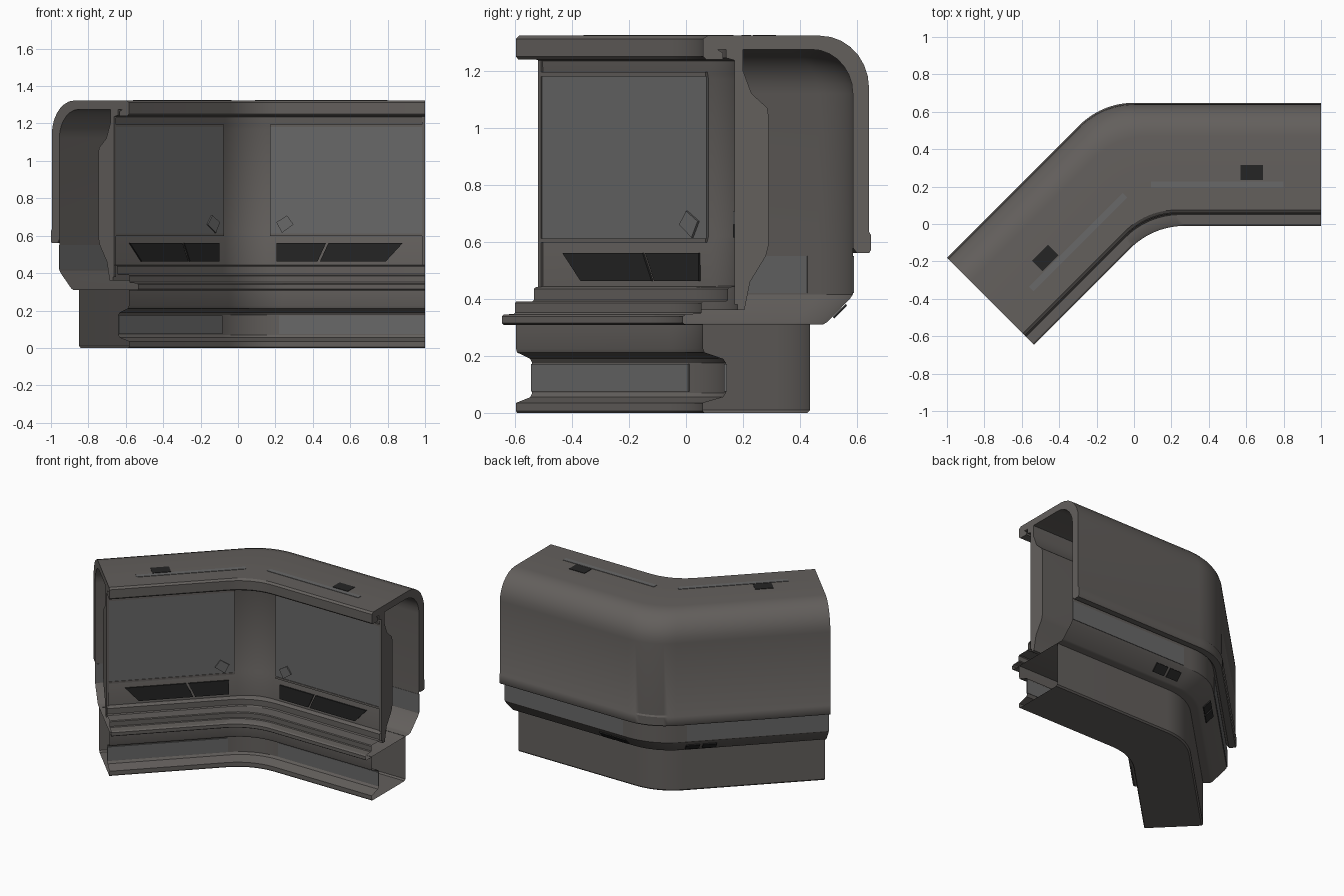
import bpy, bmesh, math
from mathutils import Vector

if "Cube" in bpy.data.objects:
    bpy.data.objects.remove(bpy.data.objects["Cube"])

C = 0.097                       # where the mitre line crosses y = 0
K = math.tan(math.radians(22.5))
S = math.sqrt(0.5)


def material(name, r, g, b):
    m = bpy.data.materials.new(name)
    m.diffuse_color = (r, g, b, 1)
    m.use_nodes = True
    m.node_tree.nodes["Principled BSDF"].inputs["Base Color"].default_value = m.diffuse_color
    return m


BODY = material("warm_dark_metal", 0.125, 0.115, 0.108)
GLASS = material("grey_panel", 0.14, 0.14, 0.14)
DARK = material("dark_insert", 0.018, 0.018, 0.018)


def mirror(p):
    """Reflect a point of the right arm across the mitre plane."""
    dx, y = p[0] - C, p[1]
    return Vector((C - S * dx - S * y, -S * dx + S * y, p[2]))


def finish(name, bm, mat, angle=32):
    bmesh.ops.recalc_face_normals(bm, faces=bm.faces)
    me = bpy.data.meshes.new(name)
    bm.to_mesh(me)
    bm.free()
    me.materials.append(mat)
    ob = bpy.data.objects.new(name, me)
    bpy.context.collection.objects.link(ob)
    bpy.ops.object.select_all(action='DESELECT')
    ob.select_set(True)
    bpy.context.view_layer.objects.active = ob
    bpy.ops.object.shade_smooth_by_angle(angle=math.radians(angle))
    return ob


def path(y, z, t, inset, reach):
    """Bent line for one profile point: end, rounded corner, end."""
    vx, r, n = C - K * y, t / K, 6
    half = [Vector(((1 - inset) if reach is None else vx + reach, y, z))]
    for i in range(n + 1):
        a = math.radians(22.5) * i / n
        half.append(Vector((vx + t - r * math.sin(a), y - r + r * math.cos(a), z)))
    return half + [mirror(p) for p in reversed(half[:-1])]


def sweep(name, profile, t, mat=BODY, closed=False, inset=0.0, reach=None):
    bm = bmesh.new()
    rows = [[bm.verts.new(p) for p in path(y, z, t, inset, reach)] for y, z in profile]
    pairs = list(zip(rows, rows[1:])) + ([(rows[-1], rows[0])] if closed else [])
    for a, b in pairs:
        for i in range(len(a) - 1):
            bm.faces.new((a[i], a[i + 1], b[i + 1], b[i]))
    if closed:
        bm.faces.new([r[0] for r in rows])
        bm.faces.new([r[-1] for r in rows])
    return finish(name, bm, mat)


def plates(name, polys, push, mat):
    """Thin prisms on the right arm, repeated on the left arm."""
    bm = bmesh.new()
    push = Vector(push)
    for poly in polys:
        for f in (Vector, mirror):
            a = [bm.verts.new(f(p)) for p in poly]
            b = [bm.verts.new(f(Vector(p) + push)) for p in poly]
            bm.faces.new(a)
            bm.faces.new(b)
            for i in range(len(a)):
                j = (i + 1) % len(a)
                bm.faces.new((a[i], a[j], b[j], b[i]))
    return finish(name, bm, mat)


def rect(x0, x1, z0, z1, y):
    return [(x0, y, z0), (x1, y, z0), (x1, y, z1), (x0, y, z1)]


def quarter(cy, cz, ry, rz, n=7):
    return [(cy + ry * math.sin(math.pi / 2 * i / n),
             cz + rz * math.cos(math.pi / 2 * i / n)) for i in range(n + 1)]


# Outer roof and back cover, with an inner lining
outer = quarter(0.47, 1.14, 0.172, 0.183)
inner = quarter(0.44, 1.12, 0.145, 0.155)
sweep("outer_cover",
      [(0.2, 1.275), (0.2, 1.323)] + outer +
      [(0.642, 0.635), (0.648, 0.625), (0.648, 0.57), (0.642, 0.56), (0.6, 0.56), (0.585, 0.58)]
      + inner[::-1], 0.17, closed=True)

# Rolled lip along the front of the roof
sweep("roof_lip", [(0.2, 1.323), (0.075, 1.323), (0.06, 1.312), (0.06, 1.25), (0.07, 1.24),
                   (0.13, 1.24), (0.13, 1.262), (0.11, 1.275), (0.2, 1.275)],
      0.16, closed=True)

# Lower back lining, chamfer and floor of the upper body
sweep("back_skirt", [(0.585, 0.62), (0.585, 0.415), (0.575, 0.4), (0.495, 0.318),
                     (0.48, 0.31), (0.06, 0.31)], 0.17)

# Plinth with recessed front
sweep("plinth", [(0.435, 0.312), (0.435, 0.01), (0.425, 0), (0.065, 0), (0.06, 0.006), (0.06, 0.035),
                 (0.13, 0.055), (0.14, 0.07), (0.14, 0.175), (0.13, 0.19),
                 (0.065, 0.212), (0.06, 0.225), (0.06, 0.31)], 0.17)

# Stepped sill
sweep("stepped_sill", [(0.06, 0.308), (0.0, 0.308), (-0.01, 0.315), (-0.01, 0.338), (0.0, 0.345),
                       (0.05, 0.347), (0.055, 0.352), (0.055, 0.385), (0.06, 0.39), (0.14, 0.39),
                       (0.148, 0.396), (0.148, 0.435), (0.155, 0.44), (0.19, 0.445)], 0.17)

# Front wall: flat face, bulged back
sweep("front_wall", [(0.18, 0.36), (0.178, 0.6), (0.185, 0.62), (0.185, 1.17), (0.18, 1.19),
                     (0.175, 1.235), (0.14, 1.245), (0.14, 1.275), (0.2, 1.28), (0.2, 1.2),
                     (0.23, 1.12), (0.285, 1.07), (0.29, 1.04), (0.29, 0.59), (0.28, 0.55),
                     (0.225, 0.46), (0.205, 0.36)], 0.13, closed=True)

# Large wall panels and their rails
plates("window_panels", [rect(0.17, 0.985, 0.612, 1.18, 0.174)], (0, 0.012, 0), GLASS)
plates("window_rails", [rect(0.17, 1.0, 0.598, 0.612, 0.17), rect(0.17, 1.0, 1.18, 1.195, 0.17),
                        rect(0.985, 1.0, 0.38, 1.27, 0.17)], (0, 0.02, 0), BODY)

# Slanted vents under the windows
plates("vents", [[(0.205, 0.17, 0.462), (0.425, 0.17, 0.462), (0.47, 0.17, 0.56), (0.205, 0.17, 0.56)],
                 [(0.438, 0.17, 0.462), (0.79, 0.17, 0.462), (0.88, 0.17, 0.56), (0.483, 0.17, 0.56)]],
       (0, 0.012, 0), DARK)

# Tilted tags in the lower window corners
plates("window_tags", [[(0.235, 0.165, 0.615), (0.297, 0.165, 0.66),
                        (0.262, 0.165, 0.708), (0.205, 0.165, 0.672)]], (0, 0.01, 0), GLASS)

# Plinth inlay strips
plates("plinth_inlays", [rect(0.22, 1.0, 0.075, 0.172, 0.133)], (0, 0.01, 0), GLASS)

# Roof light strips and square roof tags
plates("roof_strips", [[(0.09, 0.195, 1.32), (0.8, 0.195, 1.32), (0.8, 0.228, 1.32), (0.09, 0.228, 1.32)]],
       (0, 0, 0.006), GLASS)
plates("roof_tags", [[(0.57, 0.235, 1.32), (0.69, 0.235, 1.32), (0.69, 0.315, 1.32), (0.57, 0.315, 1.32)]],
       (0, 0, 0.006), DARK)

# Dark tags on the back chamfer
plates("chamfer_tags", [[(x, 0.515, 0.336), (x + 0.09, 0.515, 0.336),
                         (x + 0.09, 0.56, 0.382), (x, 0.56, 0.382)] for x in (0.08, 0.19)],
       (0, 0.005, -0.005), DARK)

# Grey band under the cover at the back
plates("back_bands", [rect(0.08, 1.0, 0.42, 0.55, 0.583)], (0, 0.006, 0), GLASS)
